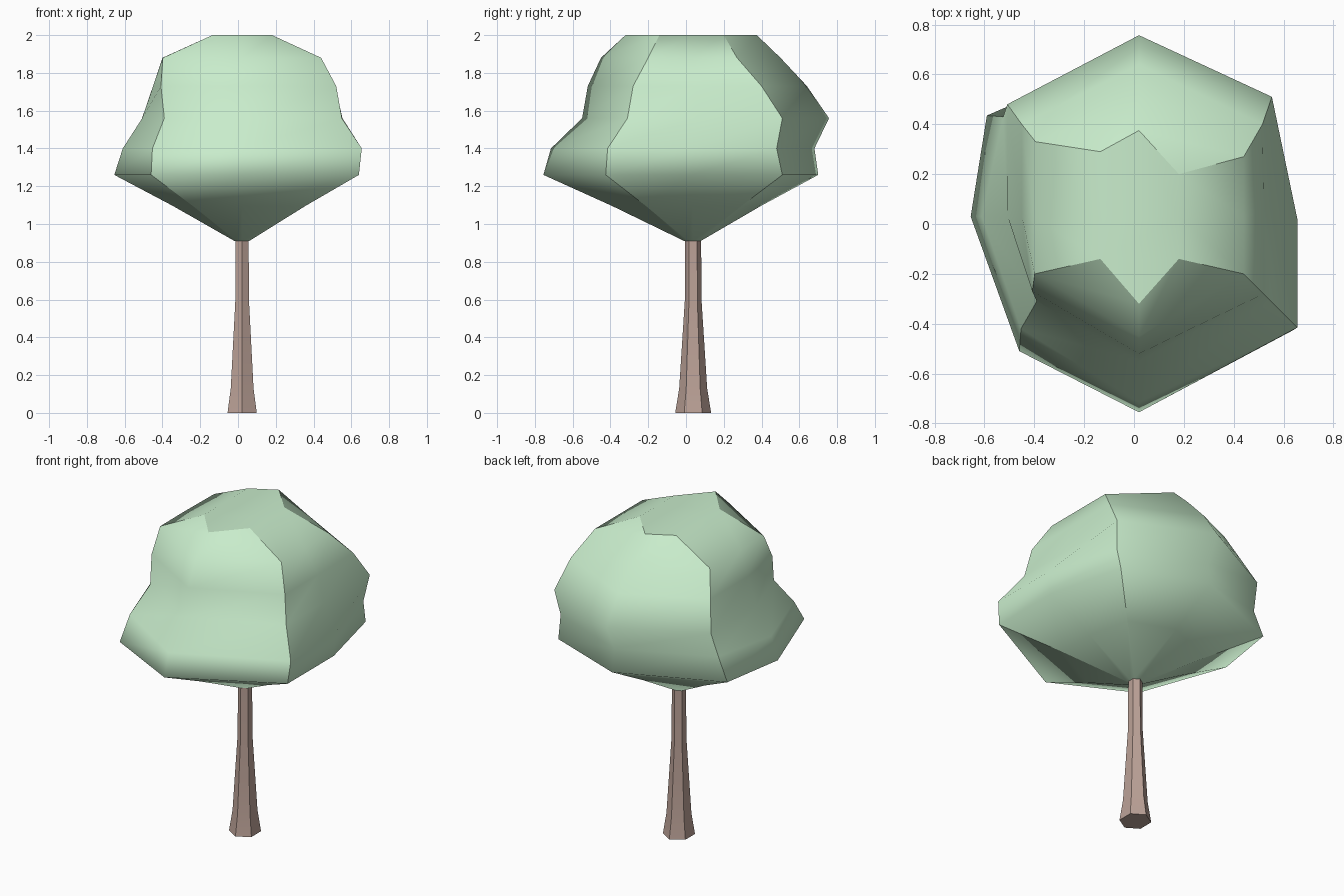
import bpy, bmesh, math

if "Cube" in bpy.data.objects:
    bpy.data.objects.remove(bpy.data.objects["Cube"])


def material(name, color):
    m = bpy.data.materials.new(name)
    m.diffuse_color = color
    m.use_nodes = True
    m.node_tree.nodes["Principled BSDF"].inputs["Base Color"].default_value = m.diffuse_color
    return m


def loft(name, rings, mat, sharp=None):
    """Skin a stack of closed rings, capping both ends."""
    bm = bmesh.new()
    loops = [[bm.verts.new(p) for p in ring] for ring in rings]
    n = len(loops[0])
    for a, b in zip(loops, loops[1:]):
        for i in range(n):
            j = (i + 1) % n
            bm.faces.new((a[i], a[j], b[j], b[i]))
    bm.faces.new(loops[0][::-1])
    bm.faces.new(loops[-1])
    for f in bm.faces:
        f.smooth = True
    if sharp:
        sharp(bm, loops)
    bmesh.ops.recalc_face_normals(bm, faces=bm.faces)
    mesh = bpy.data.meshes.new(name)
    bm.to_mesh(mesh)
    bm.free()
    obj = bpy.data.objects.new(name, mesh)
    bpy.context.collection.objects.link(obj)
    mesh.materials.append(mat)
    return obj


# Trunk: flared hexagonal column
CX, CY = 0.022, 0.038
profile = [(0, .095), (.13, .074), (.35, .06), (.6, .044), (.95, .042)]
trunk = loft("trunk", [
    [(CX + r * math.cos(math.radians(30 + 60 * k)) * .94,
      CY + r * math.sin(math.radians(30 + 60 * k)), z) for k in range(6)]
    for z, r in profile], material("bark", (.50, .36, .31, 1)))
bpy.context.view_layer.objects.active = trunk
trunk.select_set(True)
bpy.ops.object.shade_smooth_by_angle(angle=math.radians(30))

# Canopy: eight vertical columns, each an (x, y) outline per height level
levels = [1.26, 1.4, 1.56, 1.73, 1.88, 2.0]
columns = [
    [(.02, -.755), (.02, -.715), (.02, -.55), (.02, -.52), (.02, -.45), (.02, -.32)],   # front
    [(.64, -.425), (.655, -.415), (.55, -.31), (.52, -.28), (.44, -.20), (.18, -.14)],  # right front
    [(.64, .03), (.655, .02), (.55, .06), (.52, .05), (.44, .03), (.18, .03)],          # right
    [(.525, .51), (.53, .48), (.553, .51), (.515, .40), (.44, .27), (.18, .20)],        # right back
    [(.02, .70), (.02, .68), (.02, .757), (.02, .64), (.02, .50), (.02, .375)],         # back
    [(-.59, .435), (-.525, .43), (-.508, .48), (-.45, .40), (-.395, .33), (-.135, .29)],  # left back
    [(-.655, .03), (-.61, .03), (-.507, .03), (-.45, .03), (-.4, .03), (-.135, .03)],   # left
    [(-.46, -.51), (-.453, -.42), (-.39, -.31), (-.408, -.27), (-.398, -.20), (-.135, -.14)],  # left front
]
rings = [[(*col[k], z) for col in columns] for k, z in enumerate(levels)]
# Underside tapers down onto the trunk
for scale, z in ((.54, 1.095), (.06, .91)):
    rings.insert(0, [(CX + (x - CX) * scale, CY + (y - CY) * scale, z)
                     for x, y in (c[0] for c in columns)])


def canopy_sharp(bm, loops):
    """Creases outline the front and back panels."""
    for a, b in zip(loops, loops[1:]):
        for i in (1, 3, 5, 7):
            bm.edges.get((a[i], b[i])).smooth = False
    for i, j in ((7, 0), (0, 1), (3, 4), (4, 5)):
        bm.edges.get((loops[-1][i], loops[-1][j])).smooth = False


loft("canopy", rings, material("leaves", (.58, .84, .60, 1)), canopy_sharp)
